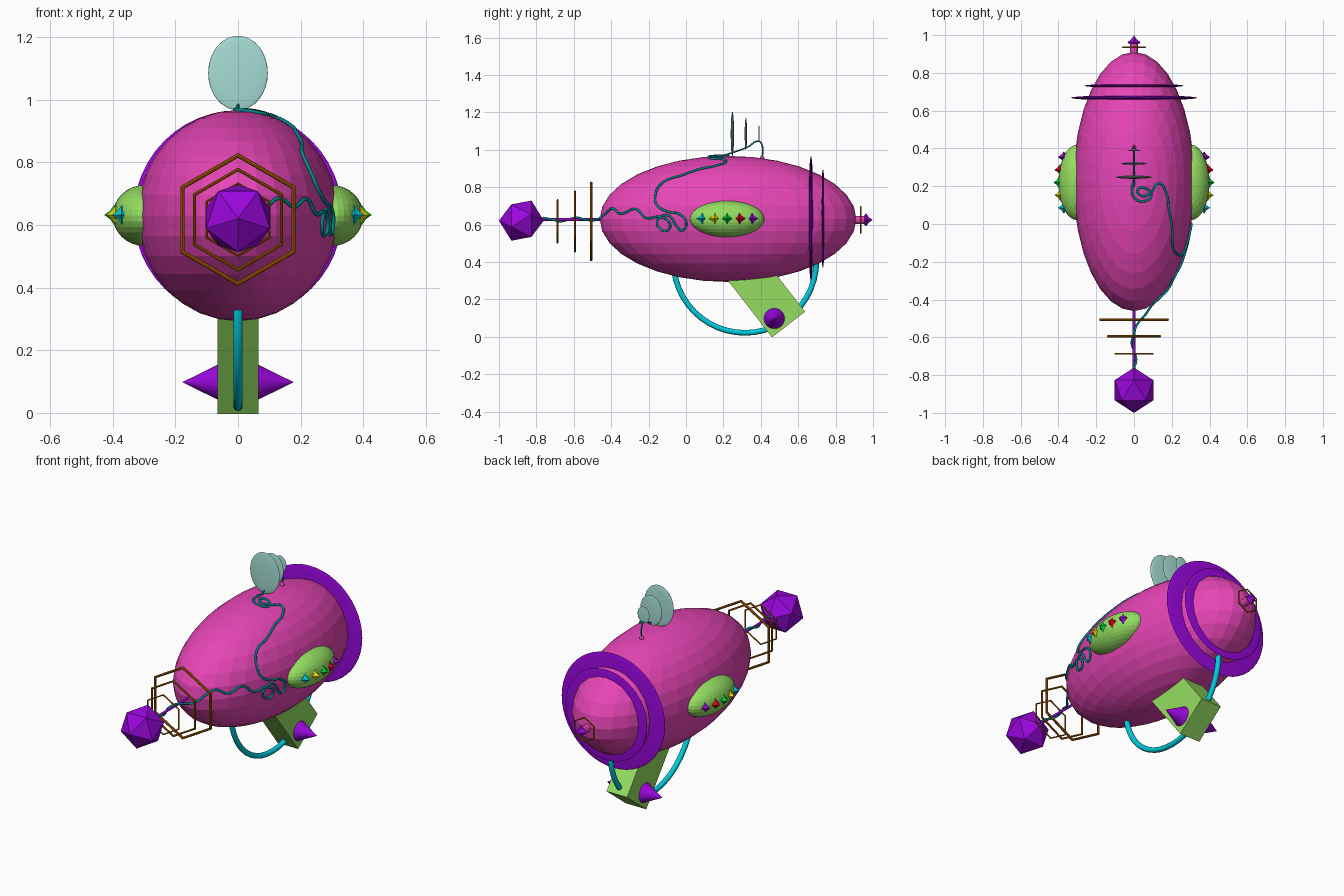
import bpy, bmesh, math
from mathutils import Vector

if "Cube" in bpy.data.objects:
    bpy.data.objects.remove(bpy.data.objects["Cube"])

HALF = math.pi / 2


def mat(name, r, g, b):
    m = bpy.data.materials.new(name)
    m.diffuse_color = (r, g, b, 1)
    m.use_nodes = True
    m.node_tree.nodes["Principled BSDF"].inputs["Base Color"].default_value = m.diffuse_color
    return m


PINK = mat("hot pink", 0.80, 0.06, 0.47)
PURPLE = mat("purple", 0.32, 0.002, 0.72)
LIME = mat("light green", 0.30, 0.73, 0.12)
CYAN = mat("cyan", 0.0, 0.60, 0.72)
TEAL = mat("dark teal", 0.0, 0.26, 0.27)
PALE = mat("pale teal", 0.38, 0.72, 0.66)
BROWN = mat("orange brown", 0.42, 0.11, 0.0)
YELLOW = mat("yellow", 0.85, 0.72, 0.0)
GREEN = mat("green", 0.0, 0.62, 0.04)
RED = mat("red", 0.75, 0.0, 0.015)


def finish(name, material, scale=(1, 1, 1), smooth=False):
    o = bpy.context.object
    o.name = name
    o.scale = scale
    o.data.materials.append(material)
    if smooth:
        bpy.ops.object.shade_smooth()
    return o


def ball(name, material, loc, radii, seg=32, rings=16, smooth=False):
    bpy.ops.mesh.primitive_uv_sphere_add(segments=seg, ring_count=rings, radius=1, location=loc)
    return finish(name, material, radii, smooth)


def rod(name, material, y0, y1, z, r):
    bpy.ops.mesh.primitive_cylinder_add(vertices=12, radius=r, depth=y1 - y0,
                                        location=(0, (y0 + y1) / 2, z), rotation=(HALF, 0, 0))
    return finish(name, material)


def ring(name, material, loc, rot, major, minor, n, m, smooth=False):
    bpy.ops.mesh.primitive_torus_add(location=loc, rotation=rot, major_radius=major,
                                     minor_radius=minor, major_segments=n, minor_segments=m)
    return finish(name, material, (1, 1, 1), smooth)


def gem(name, material, loc, r):
    """Six-pointed star gem with hollowed sides."""
    me = bpy.data.meshes.new(name)
    bm = bmesh.new()
    bmesh.ops.create_uvsphere(bm, u_segments=8, v_segments=4, radius=1)
    for v in bm.verts:
        v.co = [math.copysign(abs(c) ** 2.5, c) * r for c in v.co]
    bm.to_mesh(me)
    bm.free()
    me.materials.append(material)
    o = bpy.data.objects.new(name, me)
    o.location = loc
    bpy.context.collection.objects.link(o)


def wire(name, material, pts, r):
    cu = bpy.data.curves.new(name, 'CURVE')
    cu.dimensions = '3D'
    cu.bevel_depth = r
    cu.bevel_resolution = 2
    cu.resolution_u = 8
    cu.use_fill_caps = True
    s = cu.splines.new('BEZIER')
    s.bezier_points.add(len(pts) - 1)
    for bp, p in zip(s.bezier_points, pts):
        bp.co = p
        bp.handle_left_type = bp.handle_right_type = 'AUTO'
    cu.materials.append(material)
    o = bpy.data.objects.new(name, cu)
    bpy.context.collection.objects.link(o)


# Main body
C = Vector((0, 0.225, 0.63))
R = Vector((0.321, 0.686, 0.337))
ball("body", PINK, C, R)

# Nose: rod, crystal and three hexagon rings
rod("nose_rod", PURPLE, -0.8, -0.42, 0.627, 0.007)
bpy.ops.mesh.primitive_ico_sphere_add(subdivisions=1, radius=0.12, location=(0, -0.88, 0.621),
                                      rotation=(HALF, HALF, 0))
finish("nose_crystal", PURPLE)
for i, (y, r) in enumerate([(-0.687, 0.115), (-0.594, 0.16), (-0.507, 0.205)]):
    ring(f"nose_hexagon_{i}", BROWN, (0, y, 0.617), (HALF, math.pi / 6, 0), r, r * 0.037, 6, 8)

# Tail: stub, small hexagon, star and tip
rod("tail_stub", PINK, 0.88, 0.955, 0.625, 0.022)
ring("tail_hexagon", BROWN, (0, 0.935, 0.625), (HALF, math.pi / 6, 0), 0.07, 0.004, 6, 8)
gem("tail_star", PURPLE, (0, 0.962, 0.625), 0.036)
bpy.ops.mesh.primitive_cone_add(vertices=12, radius1=0.018, depth=0.04, location=(0, 0.98, 0.625),
                                rotation=(-HALF, 0, 0))
finish("tail_tip", PINK)

# Thin lens-shaped discs round the rear
ball("rear_disc_large", PURPLE, (0, 0.668, 0.633), (0.333, 0.014, 0.333), 48, 24, True)
ball("rear_disc_small", PURPLE, (0, 0.732, 0.633), (0.263, 0.011, 0.263), 48, 24, True)

# Side pods with rows of star gems
for s, side in ((1, "right"), (-1, "left")):
    ball(f"pod_{side}", LIME, (s * 0.3, 0.22, 0.63), (0.1, 0.2, 0.097))
    for i, m in enumerate((CYAN, YELLOW, GREEN, RED, PURPLE)):
        y = (i - 2) * 0.067
        x = 0.3 + 0.096 * math.sqrt(1 - (y / 0.2) ** 2)
        gem(f"pod_gem_{side}_{i}", m, (s * x, 0.22 + y, 0.632), 0.031)

# Leaning foot with a cone on either side
bpy.ops.mesh.primitive_cube_add(size=1, location=(0, 0.395, 0.263), rotation=(math.radians(37.8), 0, 0))
finish("foot", LIME, (0.132, 0.224, 0.5))
for s, side in ((1, "right"), (-1, "left")):
    bpy.ops.mesh.primitive_cone_add(vertices=32, radius1=0.057, depth=0.116,
                                    location=(s * 0.12, 0.472, 0.098), rotation=(0, s * HALF, 0))
    finish(f"foot_cone_{side}", PURPLE)

# Hoop under the body
ring("hoop", CYAN, (0, 0.315, 0.403), (0, HALF, 0), 0.382, 0.015, 48, 12, True)

# Dishes on a bent stalk
for i, (y, h) in enumerate([(0.248, 0.119), (0.32, 0.087), (0.39, 0.048)]):
    ball(f"dish_{i}", PALE, (0, y, 1.085), (h * 0.8, h * 0.075, h), 32, 16, True)
ball("stalk_knob", PINK, (0, 0.407, 0.955), (0.012, 0.012, 0.014), 12, 8)
wire("dish_stalk", TEAL, [(0, 0.407, 0.95), (0, 0.408, 1.02), (0, 0.39, 1.045), (0, 0.33, 1.015),
                          (0, 0.25, 0.985), (0, 0.2, 0.97)], 0.004)

# Cable winding over the body surface to the nose
path = [(0, 0.23, 0.97), (-0.01, 0.19, 0.97), (0, 0.14, 0.97), (0.05, 0.12, 0.96), (0.09, 0.15, 0.95),
        (0.06, 0.19, 0.96), (0.02, 0.18, 0.97), (0.04, 0.15, 0.96), (0.085, 0.165, 0.95),
        (0.13, 0.215, 0.935), (0.165, 0.17, 0.91), (0.18, 0.08, 0.89), (0.2, -0.02, 0.86),
        (0.205, -0.12, 0.825), (0.23, -0.155, 0.76), (0.255, -0.15, 0.705), (0.28, -0.1, 0.67),
        (0.29, -0.03, 0.655), (0.30, 0.005, 0.61), (0.29, -0.015, 0.57), (0.285, -0.04, 0.59),
        (0.28, -0.08, 0.645), (0.27, -0.12, 0.645), (0.265, -0.15, 0.61), (0.27, -0.125, 0.57),
        (0.275, -0.085, 0.575), (0.275, -0.075, 0.61), (0.26, -0.12, 0.64), (0.23, -0.18, 0.635),
        (0.21, -0.245, 0.68), (0.17, -0.325, 0.657), (0.13, -0.39, 0.685), (0.09, -0.425, 0.655)]
pts = []
for p in path:
    d = Vector(p) - C
    k = math.sqrt(sum((d[i] / R[i]) ** 2 for i in range(3)))
    pts.append(C + d * (1.006 / k))
pts += [(0.06, -0.48, 0.625)]
pts += [(0.012 * math.cos(i * 1.6), -0.54 - i * 0.045, 0.627 + 0.01 * math.sin(i * 1.6)) for i in range(6)]
wire("cable", TEAL, pts, 0.006)
